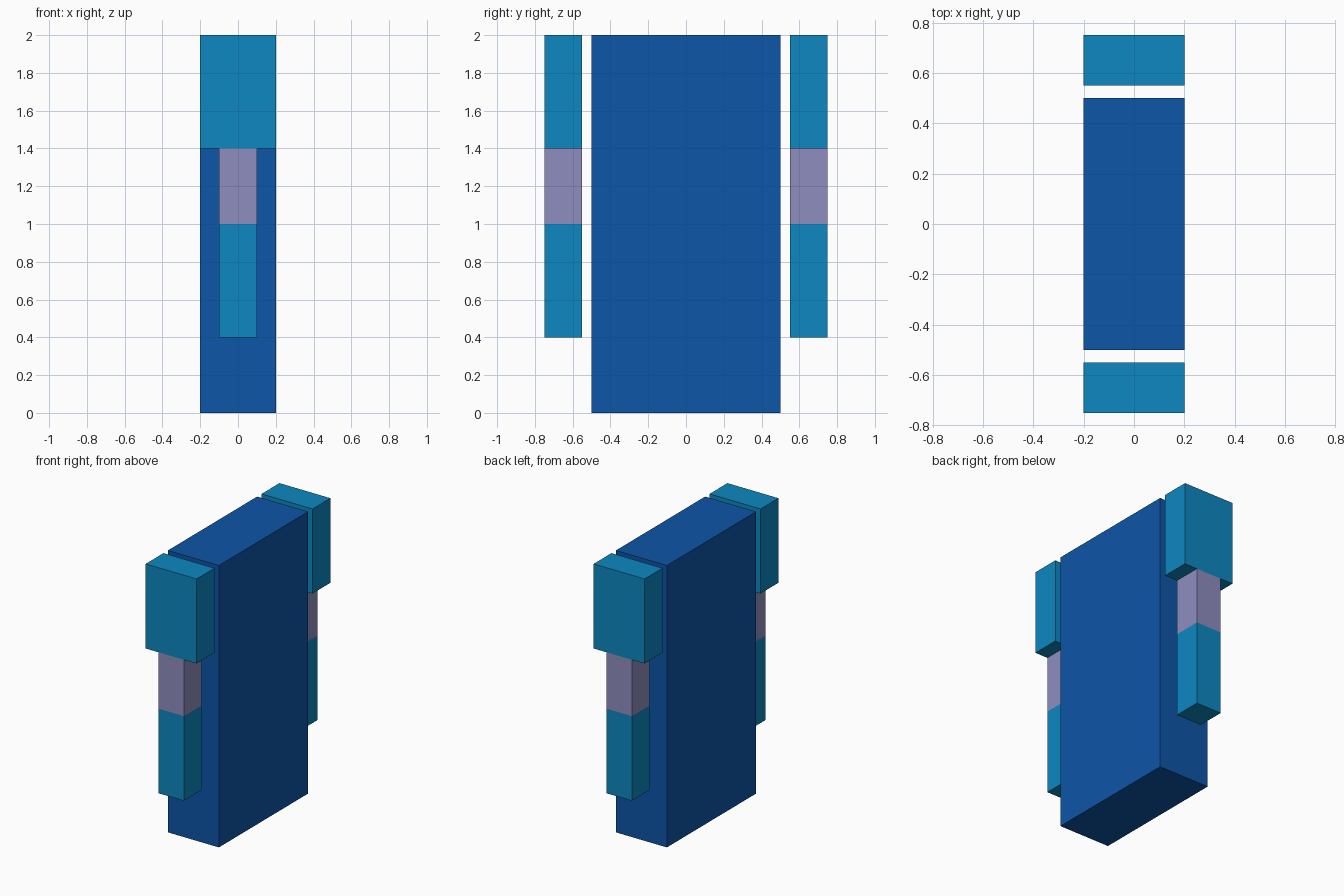
import bpy
import bmesh
from mathutils import Vector

cube = bpy.data.objects.get("Cube")
if cube:
    bpy.data.objects.remove(cube, do_unlink=True)


def make_material(name, color):
    mat = bpy.data.materials.new(name)
    mat.use_nodes = True
    mat.diffuse_color = color
    bsdf = next(n for n in mat.node_tree.nodes if n.type == 'BSDF_PRINCIPLED')
    bsdf.inputs["Base Color"].default_value = color
    return mat


deep_blue = make_material("deep blue", (0.004, 0.092, 0.386, 1))
sky_blue = make_material("sky blue", (0.004, 0.242, 0.527, 1))
lilac = make_material("lilac", (0.275, 0.27, 0.521, 1))


def make_box(name, width, depth, y, bottom, top, materials, split=None):
    """Box between two heights; faces above the split take the second material."""
    bm = bmesh.new()
    bmesh.ops.create_cube(bm, size=1)
    bmesh.ops.scale(bm, vec=(width, depth, top - bottom), verts=bm.verts)
    bmesh.ops.translate(bm, vec=(0, y, (bottom + top) / 2), verts=bm.verts)
    if split is not None:
        bmesh.ops.bisect_plane(bm, geom=bm.verts[:] + bm.edges[:] + bm.faces[:],
                               plane_co=Vector((0, 0, split)), plane_no=Vector((0, 0, 1)))
        for face in bm.faces:
            face.material_index = int(face.calc_center_median().z > split)
    mesh = bpy.data.meshes.new(name)
    bm.to_mesh(mesh)
    bm.free()
    for mat in materials:
        mesh.materials.append(mat)
    obj = bpy.data.objects.new(name, mesh)
    bpy.context.collection.objects.link(obj)
    return obj


# Central slab
make_box("body", 0.4, 1.0, 0, 0, 2.0, [deep_blue])

# Detached arms: wide shoulder block above a narrow two-colour limb
for side, y in (("front", -0.65), ("back", 0.65)):
    make_box(side + "_shoulder", 0.4, 0.2, y, 1.4, 2.0, [sky_blue])
    make_box(side + "_arm", 0.2, 0.2, y, 0.4, 1.4, [sky_blue, lilac], split=1.0)
